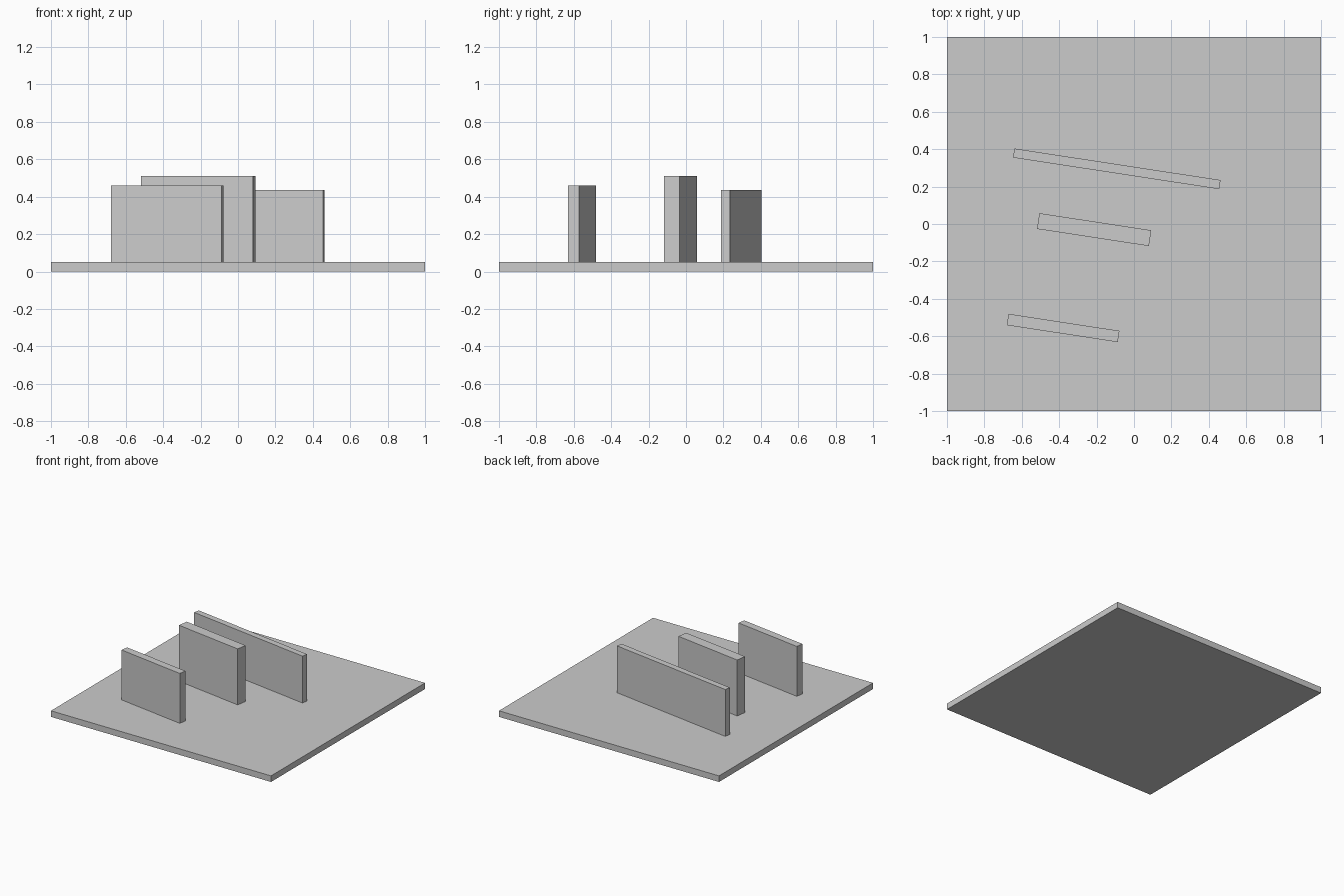
import bpy
from math import radians

if "Cube" in bpy.data.objects:
    bpy.data.objects.remove(bpy.data.objects["Cube"], do_unlink=True)

# Single matte grey
grey = bpy.data.materials.new("plain grey")
grey.use_nodes = True
colour = (0.6, 0.6, 0.6, 1)
grey.diffuse_color = colour
grey.node_tree.nodes["Principled BSDF"].inputs["Base Color"].default_value = colour


def block(name, x, y, bottom, top, length, depth, turn=0):
    """Box standing between two heights, turned about z."""
    bpy.ops.mesh.primitive_cube_add(
        size=1, location=(x, y, (bottom + top) / 2), rotation=(0, 0, radians(turn)))
    obj = bpy.context.object
    obj.name = name
    obj.scale = (length, depth, top - bottom)
    bpy.ops.object.transform_apply(location=False, rotation=False, scale=True)
    obj.data.materials.append(grey)


BASE_TOP = 0.05
TURN = -8.7

# Square ground slab
block("base_slab", 0, 0, 0, BASE_TOP, 2, 2)

# Three parallel upright walls
block("front_wall", -0.379, -0.556, BASE_TOP, 0.46, 0.60, 0.061, TURN)
block("middle_wall", -0.213, -0.03, BASE_TOP, 0.51, 0.605, 0.085, TURN)
block("back_wall", -0.092, 0.295, BASE_TOP, 0.435, 1.115, 0.049, TURN)
